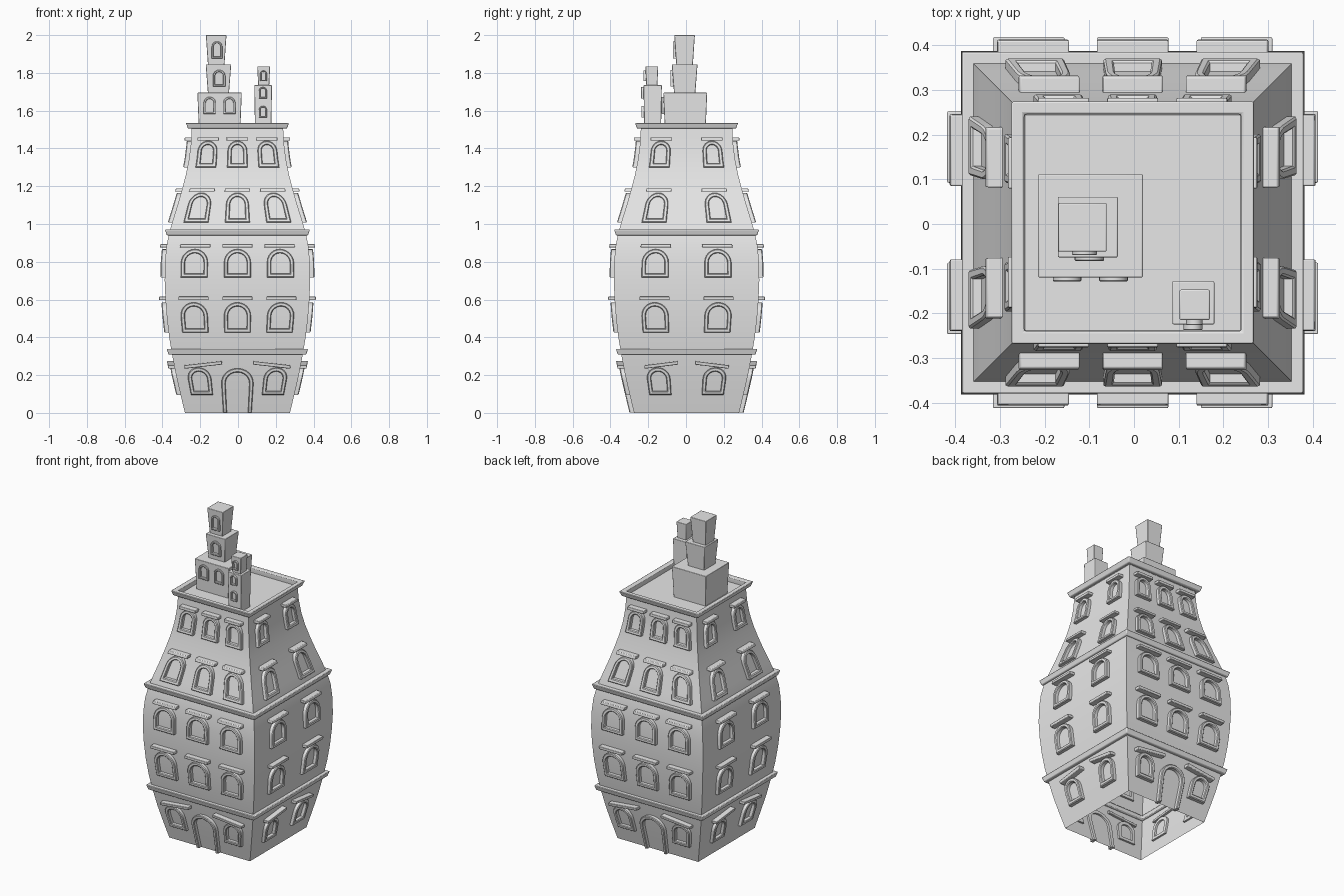
import bpy, bmesh, math

if "Cube" in bpy.data.objects:
    bpy.data.objects.remove(bpy.data.objects["Cube"])

stone = bpy.data.materials.new("grey stone")
stone.diffuse_color = (0.8, 0.8, 0.8, 1)
stone.use_nodes = True
stone.node_tree.nodes["Principled BSDF"].inputs["Base Color"].default_value = stone.diffuse_color
CX, CY = -0.003, 0.003

# half-width of the bulging body at each height
PROFILE = [(0, .278), (.1, .302), (.2, .325), (.31, .346), (.4, .361), (.5, .373),
           (.6, .381), (.7, .385), (.8, .383), (.88, .376), (.95, .362), (1.02, .342),
           (1.1, .317), (1.18, .294), (1.26, .273), (1.34, .257), (1.42, .247), (1.52, .241)]


def body_r(z):
    z = min(max(z, 0), 1.52)
    for (z0, r0), (z1, r1) in zip(PROFILE, PROFILE[1:]):
        if z <= z1:
            return r0 + (r1 - r0) * (z - z0) / (z1 - z0)


def make(name, verts, faces, bevel=0.0, fix=True):
    me = bpy.data.meshes.new(name)
    bm = bmesh.new()
    vs = [bm.verts.new(v) for v in verts]
    for f in faces:
        bm.faces.new([vs[i] for i in f])
    if fix:
        bmesh.ops.recalc_face_normals(bm, faces=bm.faces)
    bm.to_mesh(me)
    bm.free()
    me.materials.append(stone)
    ob = bpy.data.objects.new(name, me)
    bpy.context.collection.objects.link(ob)
    if bevel:
        m = ob.modifiers.new("soft edge", 'BEVEL')
        m.width, m.segments, m.limit_method = bevel, 2, 'ANGLE'
    bpy.ops.object.select_all(action='DESELECT')
    ob.select_set(True)
    bpy.context.view_layer.objects.active = ob
    bpy.ops.object.shade_smooth_by_angle(angle=math.radians(30))
    return ob


def square_loft(name, rings, closed=False, bevel=0.0):
    """Square rings (z, half-width) joined from one to the next."""
    verts, faces = [], []
    for z, r in rings:
        verts += [(CX + sx * r, CY + sy * r, z) for sx, sy in ((-1, -1), (1, -1), (1, 1), (-1, 1))]
    n = len(rings)
    for i in range(n if closed else n - 1):
        a, b = 4 * i, 4 * ((i + 1) % n)
        faces += [(a + k, a + (k + 1) % 4, b + (k + 1) % 4, b + k) for k in range(4)]
    return make(name, verts, faces, bevel, fix=closed)


def body_map(side, zc):
    """Wall coordinates (across, height, outwards) to space, following the bulge."""
    a = side * math.pi / 2

    def f(u, z, d):
        x, y = u * body_r(z) / body_r(zc), -(body_r(z) + d)
        return (CX + x * math.cos(a) - y * math.sin(a), CY + x * math.sin(a) + y * math.cos(a), z)
    return f


def arch_frame(name, place, uc, z0, w, h, t, depth, back, sill=True):
    """Arched frame: a rectangular section swept round an arch outline."""
    def outline(inset):
        r = w / 2 - inset
        spring = z0 + h - w / 2
        low = z0 + (inset if sill else 0)
        pts = [(-r, low + (spring - low) * i / 3) for i in range(3)]
        pts += [(-r * math.cos(math.pi * i / 12), spring + r * math.sin(math.pi * i / 12)) for i in range(13)]
        pts += [(r, low + (spring - low) * i / 3) for i in (2, 1, 0)]
        return pts
    c = t * .2
    loops = [(0, back), (0, depth - c), (c, depth), (t - c, depth), (t, depth - c), (t, back)]
    verts, faces = [], []
    for inset, d in loops:
        verts += [place(uc + u, z, d) for u, z in outline(inset)]
    n, m = len(outline(0)), len(loops)
    for j in range(m):
        a, b = j * n, ((j + 1) % m) * n
        for i in range(n if sill else n - 1):
            k = (i + 1) % n
            faces.append((a + i, a + k, b + k, b + i))
    if not sill:
        faces += [[j * n for j in range(m)], [j * n + n - 1 for j in range(m)]]
    make(name, verts, faces)


BOX = [(0, 1, 3, 2), (4, 6, 7, 5), (0, 4, 5, 1), (2, 3, 7, 6), (0, 2, 6, 4), (1, 5, 7, 3)]


def lintel(name, place, uc, z, half, tilt):
    verts = [place(uc + su * half, z + sz * .009 - tilt * su, d)
             for su in (-1, 1) for sz in (-1, 1) for d in (-.015, .034)]
    make(name, verts, BOX, .003)


# main body, open underneath
square_loft("body", PROFILE)

# ledges and roof
for name, z, lo, hi, inner in (("lower_ledge", .308, .364, .374, .335),
                               ("upper_ledge", .94, .374, .384, .345),
                               ("roof_parapet", 1.505, .262, .273, .243)):
    square_loft(name, [(z, lo), (z + .031, hi), (z + .031, inner), (z, inner)], True, .005)
roof = .244
make("roof_deck", [(CX + x * roof, CY + y * roof, 1.505) for x, y in ((-1, -1), (1, -1), (1, 1), (-1, 1))],
     [(0, 1, 2, 3)], fix=False)

# window rows: bottom, height, width, front column, side column, lintel height, half length, lintel tilt
ROWS = [(.095, .145, .122, .198, .146, .254, .1, .011),
        (.425, .16, .142, .228, .166, .606, .08, 0),
        (.717, .15, .142, .228, .166, .885, .08, 0),
        (1.008, .157, .122, .204, .16, 1.18, .067, 0),
        (1.30, .14, .104, .16, .138, 1.45, .057, 0)]
for row, (z0, h, w, front_u, side_u, zl, half, tilt) in enumerate(ROWS):
    for side in range(4):
        place = body_map(side, z0 + h / 2)
        place_l = body_map(side, zl)
        if side % 2:
            columns = (-side_u, side_u)
        else:
            columns = (-front_u, front_u) if row == 0 else (-front_u, 0, front_u)
        for u in columns:
            s = (u > 0) - (u < 0)
            ul = u * body_r(zl) / body_r(z0 + h / 2)
            if row == 0:
                ul = u * .92
            arch_frame("window_frame", place, u, z0, w, h, .021, .023, -.012)
            lintel("window_lintel", place_l, ul, zl, half if side % 2 == 0 or row else .09, tilt * s)

# doors at front and back
for side in (0, 2):
    arch_frame("door_frame", body_map(side, .12), 0, .001, .165, .235, .021, .024, -.012, sill=False)


# rooftop turrets: stacked blocks that flare upwards
def block(name, x0, x1, y0, y1, z0, z1, taper):
    verts = []
    for sx in (0, 1):
        for sy in (0, 1):
            for sz in (0, 1):
                t = 0 if sz else taper
                verts.append(((x1 - t) if sx else (x0 + t), (y1 - t) if sy else (y0 + t), z1 if sz else z0))
    make(name, verts, BOX, .003)


block("large_turret_base", -.215, .02, -.12, .112, 1.5, 1.695, .008)
block("large_turret_middle", -.171, -.036, -.075, .061, 1.69, 1.845, .012)
block("large_turret_top", -.17, -.061, -.062, .047, 1.84, 2.0, .011)
block("small_turret_base", .086, .18, -.225, -.128, 1.5, 1.735, .004)
block("small_turret_top", .102, .17, -.215, -.147, 1.73, 1.835, .005)

# turret windows: centre, bottom, width, height, wall position
for x, z, w, h, y in ((-.15, 1.583, .064, .09, -.115), (-.046, 1.583, .064, .09, -.115),
                      (-.1, 1.728, .066, .088, -.069), (-.111, 1.877, .056, .09, -.056),
                      (.132, 1.565, .042, .06, -.222), (.132, 1.665, .042, .06, -.224),
                      (.135, 1.757, .036, .055, -.212)):
    arch_frame("turret_window_frame", lambda u, zz, d, y=y: (u, y - d, zz), x, z, w, h, w * .17, .014, -.008)
